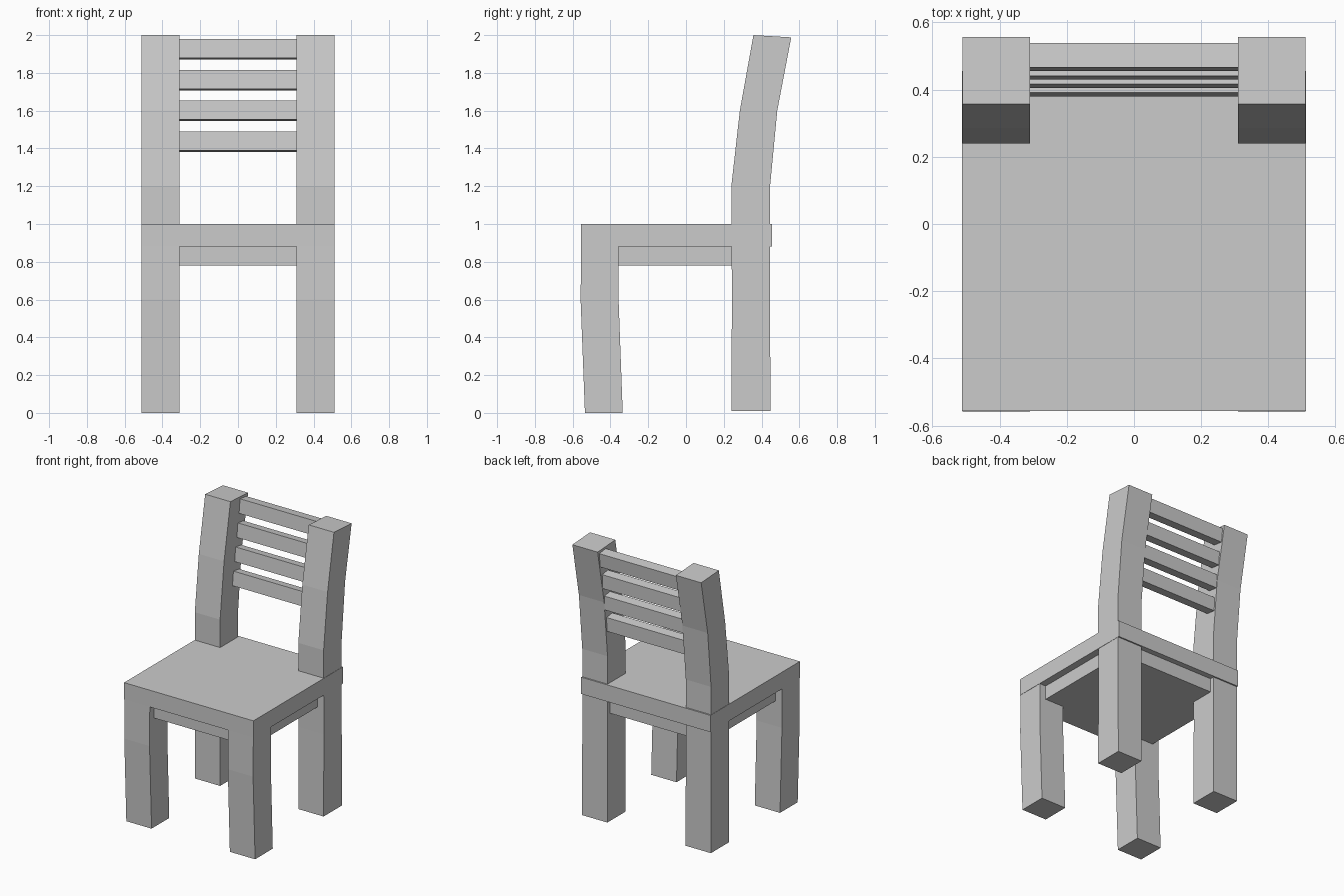
import bpy
import bmesh

cube = bpy.data.objects.get("Cube")
if cube:
    bpy.data.objects.remove(cube, do_unlink=True)

grey = bpy.data.materials.new("plain_grey")
grey.use_nodes = True
grey.diffuse_color = (0.6, 0.6, 0.6, 1)
grey.node_tree.nodes["Principled BSDF"].inputs["Base Color"].default_value = (0.6, 0.6, 0.6, 1)


def bar(name, sections):
    """Stack rectangular sections (x0, x1, y0, y1, z) into a closed flat-sided bar.
    z is either one height or a (front, back) pair for a slanted end."""
    bm = bmesh.new()
    rings = []
    for x0, x1, y0, y1, z in sections:
        zf, zb = z if isinstance(z, tuple) else (z, z)
        corners = ((x0, y0, zf), (x1, y0, zf), (x1, y1, zb), (x0, y1, zb))
        rings.append([bm.verts.new(c) for c in corners])
    bm.faces.new(rings[0])
    bm.faces.new(rings[-1])
    for low, high in zip(rings, rings[1:]):
        for i in range(4):
            j = (i + 1) % 4
            bm.faces.new((low[i], low[j], high[j], high[i]))
    bmesh.ops.recalc_face_normals(bm, faces=bm.faces)
    mesh = bpy.data.meshes.new(name)
    bm.to_mesh(mesh)
    bm.free()
    mesh.materials.append(grey)
    obj = bpy.data.objects.new(name, mesh)
    bpy.context.collection.objects.link(obj)
    return obj


# Seat slab and the inset apron block beneath it
bar("seat", [(-0.512, 0.512, -0.557, 0.455, z) for z in (0.88, 1.0)])
bar("apron", [(-0.46, 0.46, -0.505, 0.415, z) for z in (0.78, 0.89)])

# Side profiles: (front y, back y, height)
front_profile = [(-0.535, -0.335, 0.0), (-0.558, -0.357, 0.6), (-0.555, -0.357, 0.9)]
rear_profile = [(0.24, 0.447, 0.01), (0.243, 0.445, 0.6), (0.24, 0.445, 1.2),
                (0.285, 0.483, 1.6), (0.357, 0.557, (2.0, 1.988))]

# Curved front legs, and rear legs that carry on up into the backrest posts
for side, sign in (("left", 1), ("right", -1)):
    inner, outer = sorted((sign * 0.31, sign * 0.51))
    bar("front_leg_" + side, [(inner, outer, *p) for p in front_profile])
    bar("rear_post_" + side, [(inner, outer, *p) for p in rear_profile])

# Four slightly leaning backrest slats
for i in range(4):
    y = 0.38 + 0.025 * i
    z = 1.39 + 0.163 * i
    bar("back_slat_%d" % (i + 1), [
        (-0.33, 0.33, y, y + 0.072, (z, z - 0.009)),
        (-0.33, 0.33, y + 0.011, y + 0.083 - 0.008 * (i < 3), (z + 0.1, z + 0.091)),
    ])
